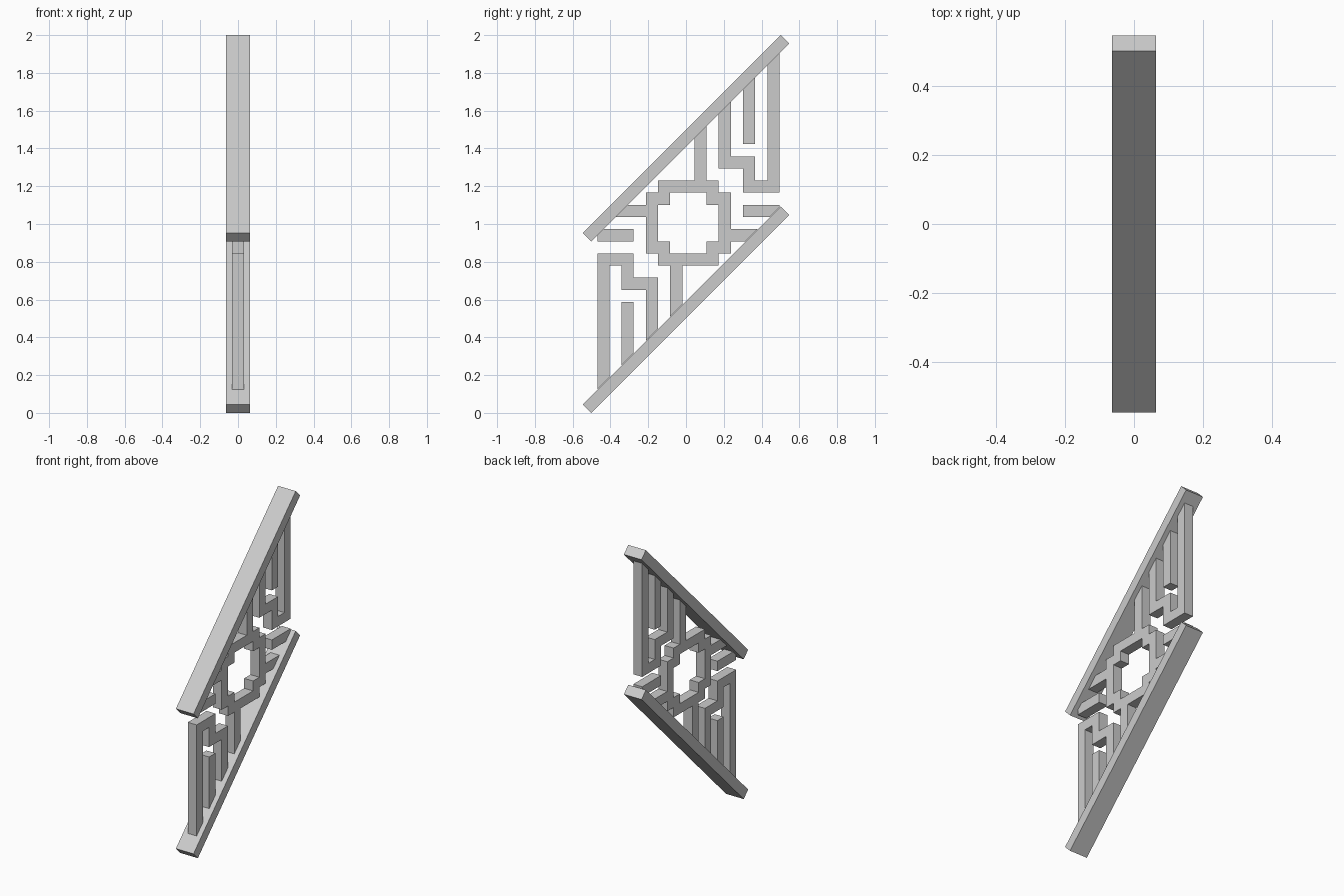
import bpy, bmesh
from mathutils import Vector

if "Cube" in bpy.data.objects:
    bpy.data.objects.remove(bpy.data.objects["Cube"])

U = 0.0643                # lattice unit = bar width
CY, CZ = 0.0125, 1.005    # lattice centre
HX = 0.032                # half depth of the lattice bars
RAIL_X = 0.0635           # half width of the rails

grey = bpy.data.materials.new("light_grey")
grey.diffuse_color = (0.6, 0.6, 0.6, 1)
grey.use_nodes = True
grey.node_tree.nodes["Principled BSDF"].inputs["Base Color"].default_value = grey.diffuse_color


def finish(name, bm, half):
    """Extrude a flat YZ sheet lying at x=-half to x=+half and make an object."""
    r = bmesh.ops.extrude_face_region(bm, geom=bm.faces[:])
    verts = [v for v in r["geom"] if isinstance(v, bmesh.types.BMVert)]
    bmesh.ops.translate(bm, verts=verts, vec=(2 * half, 0, 0))
    bmesh.ops.dissolve_limit(bm, angle_limit=0.01, verts=bm.verts[:], edges=bm.edges[:])
    bmesh.ops.recalc_face_normals(bm, faces=bm.faces[:])
    me = bpy.data.meshes.new(name)
    bm.to_mesh(me)
    bm.free()
    me.materials.append(grey)
    bpy.context.collection.objects.link(bpy.data.objects.new(name, me))


def rail(name, pts):
    bm = bmesh.new()
    bm.faces.new([bm.verts.new((-RAIL_X, y, z)) for y, z in pts])
    finish(name, bm, RAIL_X)


def fret(name, cells):
    """Lattice part from square cells, trimmed at the inner faces of the rails."""
    bm = bmesh.new()
    for i, j in sorted(set(cells)):
        bm.faces.new([bm.verts.new((-HX, CY + (i + a) * U, CZ + (j + b) * U))
                      for a, b in ((-.5, -.5), (.5, -.5), (.5, .5), (-.5, .5))])
    bmesh.ops.remove_doubles(bm, verts=bm.verts[:], dist=0.001)
    for z0, s in ((1.41, 1), (0.593, -1)):
        bmesh.ops.bisect_plane(bm, geom=bm.verts[:] + bm.edges[:] + bm.faces[:],
                               plane_co=(0, 0, z0), plane_no=Vector((0, -s, s)),
                               clear_outer=True)
    finish(name, bm, HX)


def turn(cells):
    return [(-i, -j) for i, j in cells]


def col(i, j0, j1):
    return [(i, j) for j in range(j0, j1 + 1)]


def row(j, i0, i1):
    return [(i, j) for i in range(i0, i1 + 1)]


# Sloping rails
top = [(-0.547, 0.953), (-0.502, 0.908), (0.547, 1.955), (0.502, 2.0)]
rail("upper_rail", top)
rail("lower_rail", [(-y, 2 - z) for y, z in top])

# Centre ring with the arms and posts that tie it to the rails
half = row(3, -2, 2) + col(-3, -2, 2) + [(-2, 2), (2, 2)]
half += col(1, 4, 9) + row(1, -8, -4)
fret("centre_ring", half + turn(half))

# Stepped key frets, inner stubs and short bars, repeated by a half turn
parts = {
    "key_fret": col(3, 5, 11) + row(5, 3, 5) + col(5, 3, 5) + row(3, 5, 7) + col(7, 3, 15),
    "inner_stub": col(5, 7, 13),
    "short_bar": row(-1, -7, -5),
}
for name, cells in parts.items():
    fret("upper_" + name, cells)
    fret("lower_" + name, turn(cells))
